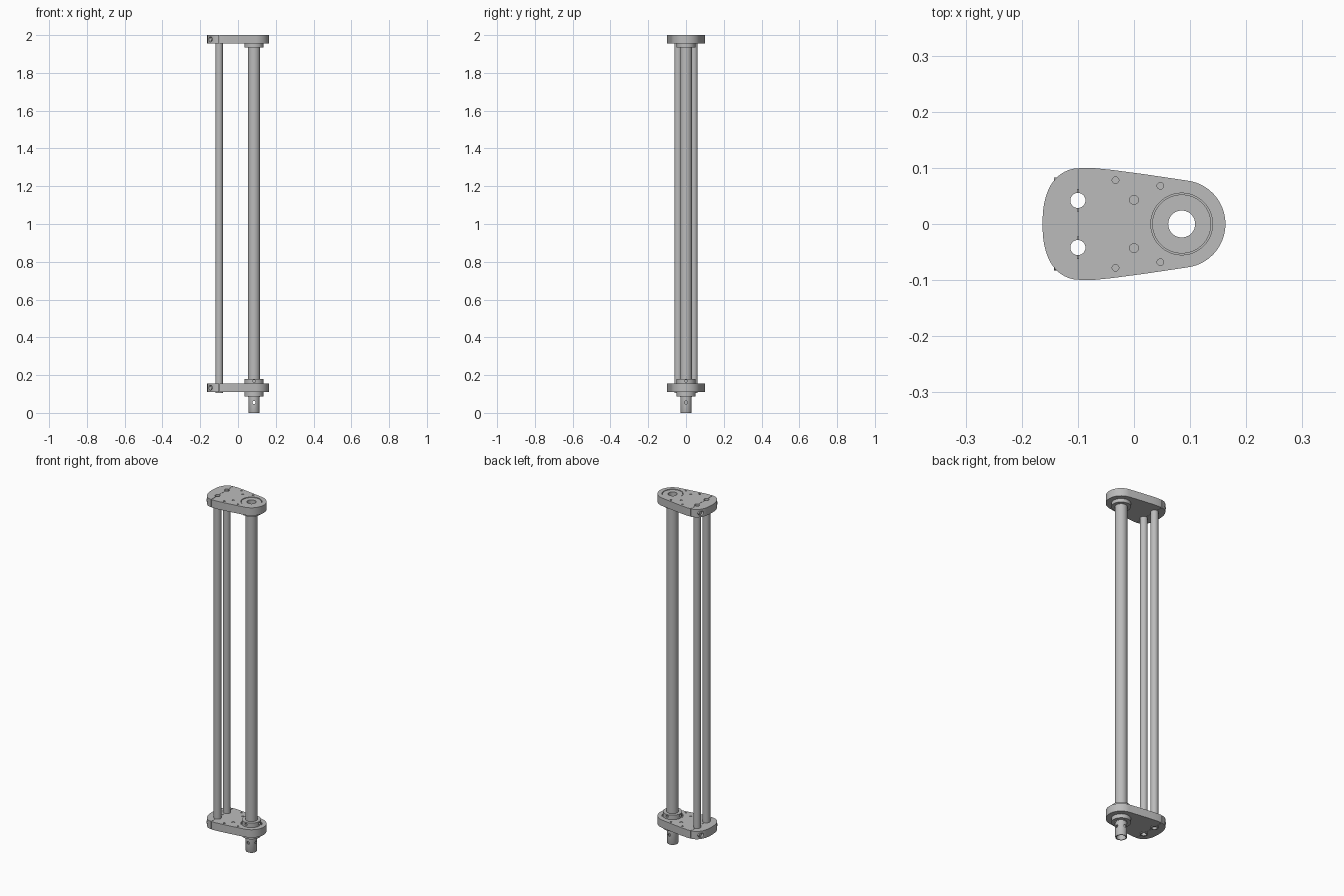
import bpy, bmesh, math
from mathutils import Matrix, Vector

cube = bpy.data.objects.get("Cube")
if cube:
    bpy.data.objects.remove(cube, do_unlink=True)

grey = bpy.data.materials.new("machined grey")
grey.use_nodes = True
colour = (0.5, 0.5, 0.5, 1)
grey.diffuse_color = colour
grey.node_tree.nodes["Principled BSDF"].inputs["Base Color"].default_value = colour

SHAFT_X, ROD_X, ROD_Y, THICK = 0.085, -0.1, 0.042, 0.045


def make_object(name, bm):
    bmesh.ops.recalc_face_normals(bm, faces=bm.faces)
    mesh = bpy.data.meshes.new(name)
    bm.to_mesh(mesh)
    bm.free()
    obj = bpy.data.objects.new(name, mesh)
    bpy.context.collection.objects.link(obj)
    mesh.materials.append(grey)
    return obj


def smooth(obj):
    bpy.ops.object.select_all(action='DESELECT')
    obj.select_set(True)
    bpy.context.view_layer.objects.active = obj
    bpy.ops.object.shade_smooth_by_angle(angle=math.radians(30))


def lathe(name, profile, x, y=0, steps=48):
    """Revolve a closed (radius, z) profile about a vertical axis."""
    bm = bmesh.new()
    rings = []
    for i in range(steps):
        a = 2 * math.pi * i / steps
        rings.append([bm.verts.new((x + r * math.cos(a), y + r * math.sin(a), z))
                      for r, z in profile])
    n = len(profile)
    for i in range(steps):
        a, b = rings[i], rings[(i + 1) % steps]
        for j in range(n):
            k = (j + 1) % n
            bm.faces.new((a[j], b[j], b[k], a[k]))
    obj = make_object(name, bm)
    smooth(obj)
    return obj


def tube(name, inner, outer, z0, z1, x, y=0):
    return lathe(name, [(inner, z0), (outer, z0), (outer, z1), (inner, z1)], x, y)


def cylinder(name, start, end, radius, steps=32):
    start, end = Vector(start), Vector(end)
    axis = end - start
    turn = axis.to_track_quat('Z', 'Y').to_matrix().to_4x4()
    bm = bmesh.new()
    bmesh.ops.create_cone(bm, cap_ends=True, segments=steps, radius1=radius, radius2=radius,
                          depth=axis.length, matrix=Matrix.Translation((start + end) / 2) @ turn)
    return make_object(name, bm)


def cut(obj, cutters):
    """Subtract each cutter, then remove it."""
    for cutter in cutters:
        mod = obj.modifiers.new("cut", 'BOOLEAN')
        mod.operation, mod.solver, mod.object = 'DIFFERENCE', 'EXACT', cutter
        bpy.context.view_layer.objects.active = obj
        bpy.ops.object.modifier_apply(modifier=mod.name)
        bpy.data.objects.remove(cutter, do_unlink=True)
    smooth(obj)


def plate_outline():
    # Tapered egg shape: round nose at the shaft, blunt rounded clamp end
    half = []
    for i in range(21):
        a = math.radians(83) * i / 20
        half.append((SHAFT_X + 0.078 * math.cos(a), 0.078 * math.sin(a)))
    half += [(0.02, 0.0885), (-0.04, 0.0965), (-0.075, 0.1)]
    # Superellipse quarter for the clamp end
    for i in range(1, 21):
        a = math.pi / 2 * i / 20
        half.append((-0.088 - 0.075 * math.sin(a) ** 0.8, 0.1 * math.cos(a) ** 0.85 if i < 20 else 0))
    return half + [(x, -y) for x, y in reversed(half[1:-1])]


def prism(name, outline, z0, z1):
    bm = bmesh.new()
    low = [bm.verts.new((x, y, z0)) for x, y in outline]
    high = [bm.verts.new((x, y, z1)) for x, y in outline]
    bm.faces.new(low[::-1])
    bm.faces.new(high)
    for i in range(len(low)):
        j = (i + 1) % len(low)
        bm.faces.new((low[i], low[j], high[j], high[i]))
    return make_object(name, bm)


def end_plate(name, z0, rod_hole):
    z1, mid = z0 + THICK, z0 + THICK / 2
    plate = prism(name, plate_outline(), z0, z1)
    cutters = [cylinder("bearing_bore", (SHAFT_X, 0, z0 - 0.01), (SHAFT_X, 0, z1 + 0.01), 0.055, 64)]
    # Clamp split line
    gap = 0.0008
    cutters.append(prism("split", [(ROD_X - gap, -0.2), (ROD_X + gap, -0.2),
                                   (ROD_X + gap, 0.2), (ROD_X - gap, 0.2)], z0 - 0.01, z1 + 0.01))
    for s in (-1, 1):
        cutters.append(cylinder("rod_hole", (ROD_X, s * ROD_Y, z0 - 0.01),
                                (ROD_X, s * ROD_Y, z1 + 0.01), rod_hole))
        # Blind holes: position, radius and depth
        for x, y, r, depth in ((-0.033, 0.078, 0.006, 0.02), (0.047, 0.068, 0.006, 0.02),
                               (0, 0.043, 0.008, 0.003)):
            cutters.append(cylinder("blind_hole", (x, s * y, z1 - depth), (x, s * y, z1 + 0.01), r, 20))
        # Counterbores for the clamp bolts
        cutters.append(cylinder("counterbore", (-0.2, s * 0.073, mid), (-0.133, s * 0.073, mid), 0.013))
    cut(plate, cutters)
    for s, side in ((1, "back"), (-1, "front")):
        bolt = cylinder(f"{name}_{side}_clamp_bolt", (-0.143, s * 0.073, mid),
                        (-0.131, s * 0.073, mid), 0.010)
        smooth(bolt)


# End plates with their bearings
end_plate("bottom_plate", 0.11, 0.0195)
end_plate("top_plate", 1.955, 0.0135)
for name, z in (("bottom_bearing", 0.11), ("top_bearing", 1.955)):
    top = z + THICK
    lathe(name, [(0.0315, z), (0.0555, z), (0.0555, top - 0.008), (0.0525, top - 0.008),
                 (0.0525, top - 0.002), (0.0315, top - 0.002)], SHAFT_X, steps=64)

# Hollow main shaft with a narrower drive end
shaft = lathe("main_shaft", [(0.024, 0), (0.029, 0), (0.030, 0.002), (0.030, 0.085), (0.032, 0.085),
                             (0.032, 1.998), (0.024, 1.998)], SHAFT_X)
cut(shaft, [cylinder("pin_hole", (SHAFT_X, -0.1, 0.055), (SHAFT_X, 0.1, 0.055), 0.008, 24),
            cylinder("cross_pin_hole", (SHAFT_X, 0, 0.055), (SHAFT_X + 0.1, 0, 0.055), 0.008, 24)])

# Collars either side of the bearings
tube("top_collar", 0.031, 0.05, 1.935, 1.956, SHAFT_X)
tube("lower_collar", 0.029, 0.05, 0.087, 0.111, SHAFT_X)
locking = tube("locking_collar", 0.031, 0.05, 0.154, 0.18, SHAFT_X)
cutters = []
for i in range(4):
    a = math.pi / 2 * i
    d = Vector((math.cos(a), math.sin(a), 0))
    c = Vector((SHAFT_X, 0, 0.168))
    cutters.append(cylinder("set_screw_hole", c + d * 0.04, c + d * 0.07, 0.007, 20))
cut(locking, cutters)

# Pair of hollow tie rods
for s, side in ((1, "back"), (-1, "front")):
    tube(f"{side}_tie_rod", 0.0135, 0.02, 0.105, 1.956, ROD_X, s * ROD_Y)
